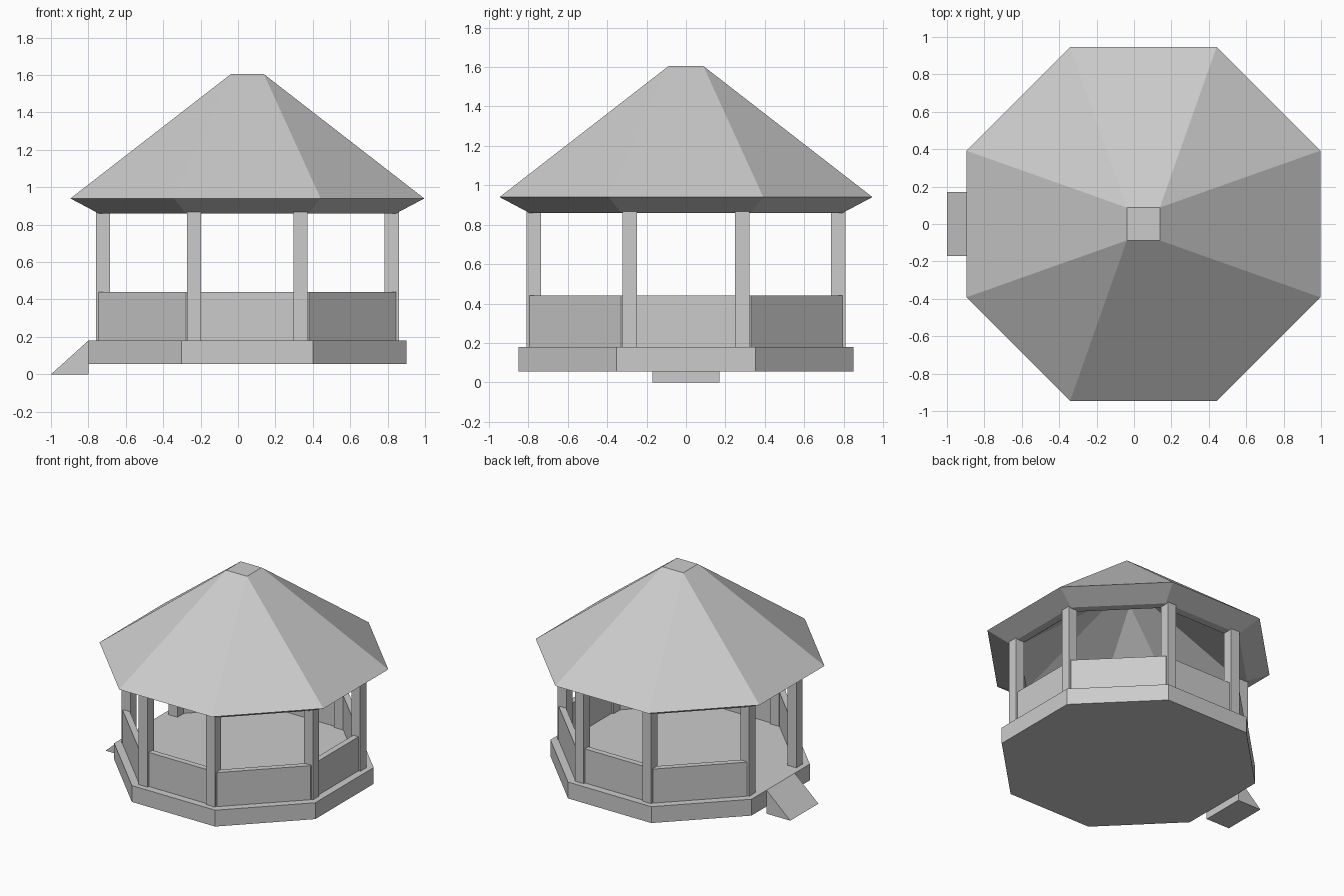
import bpy
import bmesh
import math

cube = bpy.data.objects.get("Cube")
if cube:
    bpy.data.objects.remove(cube, do_unlink=True)

CX = 0.05                      # the pavilion is offset to make room for the ramp
T = math.tan(math.pi / 8)

grey = bpy.data.materials.new("plain_grey")
grey.use_nodes = True
grey.diffuse_color = (0.6, 0.6, 0.6, 1)
grey.node_tree.nodes["Principled BSDF"].inputs["Base Color"].default_value = (0.6, 0.6, 0.6, 1)


def make_object(name, bm):
    bmesh.ops.remove_doubles(bm, verts=bm.verts, dist=1e-5)
    bmesh.ops.recalc_face_normals(bm, faces=bm.faces)
    mesh = bpy.data.meshes.new(name)
    bm.to_mesh(mesh)
    bm.free()
    mesh.materials.append(grey)
    obj = bpy.data.objects.new(name, mesh)
    bpy.context.collection.objects.link(obj)
    return obj


def octagon(apothem, z):
    """Corner points, starting at the lower corner of the +x side."""
    r = apothem * math.hypot(1, T)
    angles = [(i - 0.5) * math.pi / 4 for i in range(8)]
    return [(CX + r * math.cos(a), r * math.sin(a), z) for a in angles]


def square_ring(half, z):
    """Square written as eight points so it can join an octagon."""
    return [(CX + math.copysign(half, x - CX), math.copysign(half, y), z)
            for x, y, _ in octagon(1, z)]


def bridge(bm, low, high):
    """Join two rings of eight points, skipping collapsed corners."""
    for i in range(8):
        j = (i + 1) % 8
        pts = list(dict.fromkeys([low[i], low[j], high[j], high[i]]))
        bm.faces.new([bm.verts.new(p) for p in pts])


def cap(bm, ring):
    bm.faces.new([bm.verts.new(p) for p in dict.fromkeys(ring)])


# Floor slab
bm = bmesh.new()
bottom, top = octagon(0.85, 0.055), octagon(0.85, 0.18)
bridge(bm, bottom, top)
cap(bm, bottom)
cap(bm, top)
make_object("floor_slab", bm)

# Hollow roof with sloping eave, flat rim and square top
bm = bmesh.new()
rings = [square_ring(0.088, 1.605), octagon(0.946, 0.94), octagon(0.795, 0.86),
         octagon(0.735, 0.86), square_ring(0.07, 1.375)]
for upper, lower in zip(rings, rings[1:]):
    bridge(bm, upper, lower)
cap(bm, rings[0])
cap(bm, rings[-1])
make_object("roof", bm)

# Low wall panels on every side but the entrance
outer, inner = octagon(0.795, 0), octagon(0.75, 0)
for i in range(8):
    if i == 4:
        continue
    j = (i + 1) % 8
    bm = bmesh.new()
    foot = [bm.verts.new((x, y, 0.18)) for x, y, _ in (outer[i], outer[j], inner[j], inner[i])]
    face = bm.faces.new(foot)
    up = bmesh.ops.extrude_face_region(bm, geom=[face])["geom"]
    bmesh.ops.translate(bm, vec=(0, 0, 0.26),
                        verts=[v for v in up if isinstance(v, bmesh.types.BMVert)])
    make_object(f"wall_panel_{i + 1}", bm)

# Square posts near each corner
spots = [(sx * a, sy * b) for a, b in ((0.285, 0.772), (0.772, 0.285))
         for sx in (-1, 1) for sy in (-1, 1)]
for n, (x, y) in enumerate(spots, 1):
    bm = bmesh.new()
    bmesh.ops.create_cube(bm, size=1)
    bmesh.ops.scale(bm, vec=(0.075, 0.075, 0.69), verts=bm.verts)
    bmesh.ops.translate(bm, vec=(CX + x, y, 0.525), verts=bm.verts)
    make_object(f"post_{n}", bm)

# Entrance ramp
bm = bmesh.new()
profile = [(-1, 0), (-0.8, 0), (-0.8, 0.18)]
face = bm.faces.new([bm.verts.new((x, -0.17, z)) for x, z in profile])
side = bmesh.ops.extrude_face_region(bm, geom=[face])["geom"]
bmesh.ops.translate(bm, vec=(0, 0.34, 0),
                    verts=[v for v in side if isinstance(v, bmesh.types.BMVert)])
make_object("entrance_ramp", bm)
